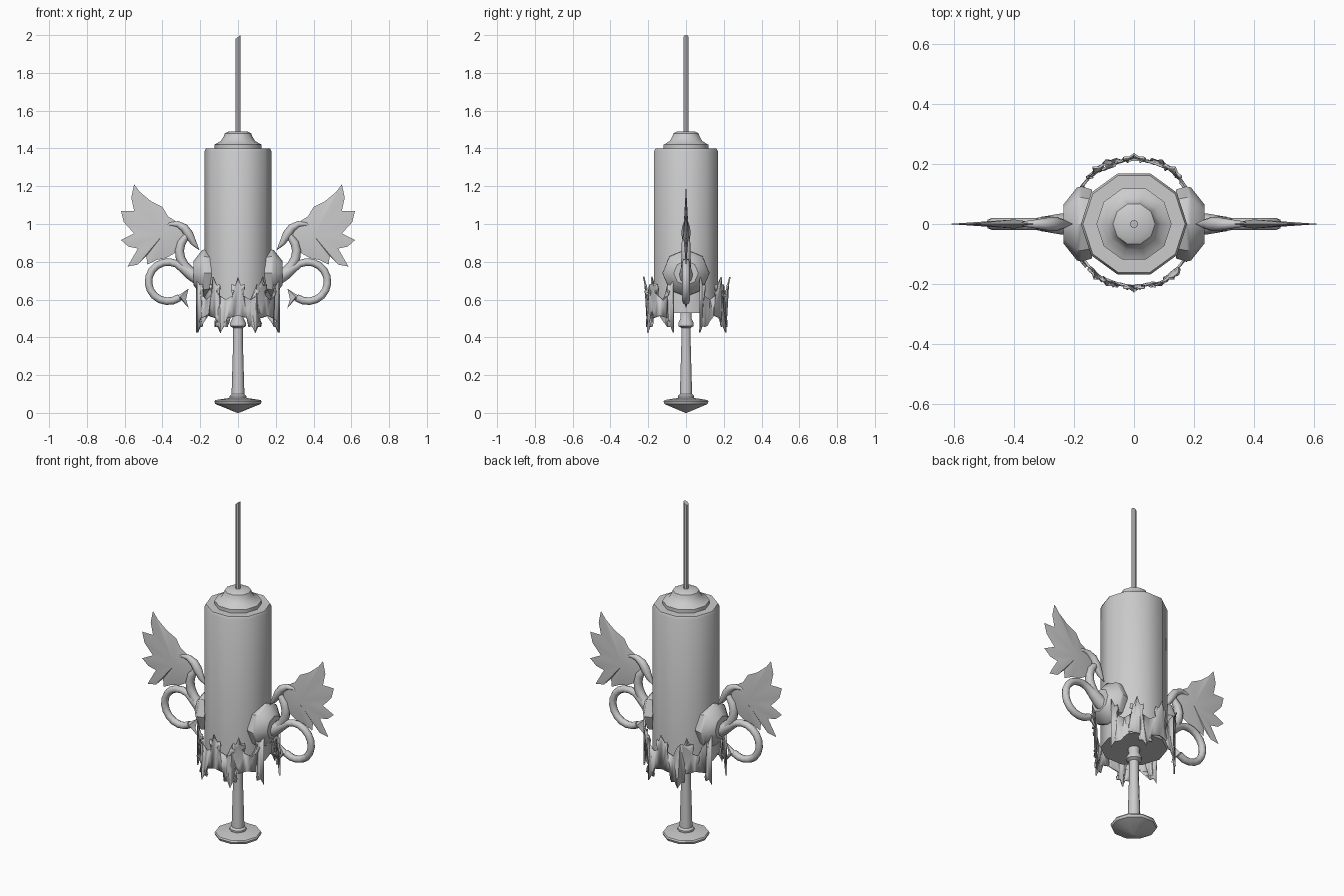
import bpy, bmesh
from math import sin, cos, radians
from mathutils import Vector

if "Cube" in bpy.data.objects:
    bpy.data.objects.remove(bpy.data.objects["Cube"], do_unlink=True)

grey = bpy.data.materials.new("pale_grey")
grey.use_nodes = True
grey.diffuse_color = (0.6, 0.6, 0.6, 1)
grey.node_tree.nodes["Principled BSDF"].inputs["Base Color"].default_value = (0.6, 0.6, 0.6, 1)


def finish(name, bm, mirror=False, smooth=40):
    bmesh.ops.recalc_face_normals(bm, faces=bm.faces)
    mesh = bpy.data.meshes.new(name)
    bm.to_mesh(mesh)
    bm.free()
    mesh.materials.append(grey)
    ob = bpy.data.objects.new(name, mesh)
    bpy.context.collection.objects.link(ob)
    if smooth:
        bpy.ops.object.select_all(action='DESELECT')
        bpy.context.view_layer.objects.active = ob
        ob.select_set(True)
        bpy.ops.object.shade_smooth_by_angle(angle=radians(smooth))
    if mirror:
        ob.modifiers.new("both_sides", 'MIRROR')
    return ob


def skin(bm, rings):
    """Join rings of verts into a closed tube with capped ends."""
    n = len(rings[0])
    for a, b in zip(rings, rings[1:]):
        for i in range(n):
            j = (i + 1) % n
            bm.faces.new((a[i], a[j], b[j], b[i]))
    bm.faces.new(rings[0][::-1])
    bm.faces.new(rings[-1])


def lathe(name, profile, sides, along_x=False, centre=(0, 0, 0), mirror=False):
    bm = bmesh.new()
    rings = []
    for r, h in profile:
        ring = []
        for i in range(sides):
            t = radians(360 * i / sides)
            u, v = r * cos(t), r * sin(t)
            p = Vector((h, u, v)) if along_x else Vector((u, v, h))
            ring.append(bm.verts.new(p + Vector(centre)))
        rings.append(ring)
    skin(bm, rings)
    return finish(name, bm, mirror)


def sweep(name, path, sides=8):
    """Tapered tube along (x, z, radius) points in the y = 0 plane."""
    bm = bmesh.new()
    rings = []
    for i, (x, z, r) in enumerate(path):
        a, b = path[max(i - 1, 0)], path[min(i + 1, len(path) - 1)]
        d = Vector((b[0] - a[0], 0, b[1] - a[1])).normalized()
        side = Vector((-d.z, 0, d.x))
        ring = []
        for k in range(sides):
            t = radians(360 * k / sides)
            ring.append(bm.verts.new(Vector((x, 0, z)) + side * r * cos(t)
                                     + Vector((0, r * sin(t), 0))))
        rings.append(ring)
    skin(bm, rings)
    return finish(name, bm, True, 50)


def blade(name, outline, centre, bulge):
    """Sharp-edged plate: an outline fanned to a raised centre on both faces."""
    bm = bmesh.new()
    rim = [bm.verts.new((x, 0, z)) for x, z in outline]
    for y in (-bulge, bulge):
        peak = bm.verts.new((centre[0], y, centre[1]))
        for a, b in zip(rim, rim[1:] + rim[:1]):
            bm.faces.new((a, b, peak))
    return finish(name, bm, True, 30)


# Barrel, nozzle cap and needle
lathe("barrel", [(0.177, 0.53), (0.177, 1.385), (0.17, 1.4)], 10)
lathe("nozzle_cap", [(0.125, 1.39), (0.125, 1.42), (0.115, 1.425), (0.09, 1.44),
                     (0.075, 1.465), (0.07, 1.48), (0.05, 1.49)], 10)
needle = lathe("needle", [(0.0135, 1.48), (0.0135, 2.0)], 8)
for v in needle.data.vertices:
    if v.co.z > 1.9:
        v.co.z = 1.99 + v.co.x * 0.74

# Plunger rod with its thumb plate
lathe("plunger_rod", [(0.033, 0.55), (0.03, 0.5), (0.043, 0.475), (0.043, 0.46),
                      (0.026, 0.45), (0.026, 0.37), (0.034, 0.1), (0.044, 0.09),
                      (0.044, 0.08), (0.036, 0.06)], 10)
lathe("thumb_plate", [(0.04, 0.08), (0.12, 0.068), (0.125, 0.06), (0.12, 0.047),
                      (0.004, 0.0)], 10)

# Ornate collar: front and back bands with pointed ornaments up and down
HALF = [(-18, 0), (-8, .02), (-5, .045), (-10, .055), (-9, .08), (-4, .075)]
ORNAMENT = HALF + [(0, .12)] + [(-a, h) for a, h in HALF[:0:-1]]
top = [(c + a, 0.60 + h) for c in (-72, -36, 0, 36, 72) for a, h in ORNAMENT]
low = [(c + (a * 1.33 if h == 0 else a), 0.515 - h * 0.75)
       for c in (-72, -24, 24, 72) for a, h in ORNAMENT]
top = [p for p in top if abs(p[0]) <= 72]
low = [p for p in low if abs(p[0]) <= 72]
for name, face_dir in (("front_collar", -90), ("back_collar", 90)):
    bm = bmesh.new()
    bm.faces.new([bm.verts.new((a, 0, z)) for a, z in top + low[::-1]])
    bmesh.ops.triangulate(bm, faces=bm.faces)
    for cut in range(-66, 72, 6):
        bmesh.ops.bisect_plane(bm, geom=bm.verts[:] + bm.edges[:] + bm.faces[:],
                               plane_co=(cut + 0.01, 0, 0), plane_no=(1, 0, 0))
    for v in bm.verts:
        t = radians(face_dir + v.co.x)
        r = 0.208 + 0.9 * (v.co.z - 0.57) ** 2
        v.co = (r * cos(t), r * sin(t), v.co.z)
    band = finish(name, bm)
    thick = band.modifiers.new("thickness", 'SOLIDIFY')
    thick.thickness = 0.008

# Side hubs
lathe("side_hub", [(0.115, 0.14), (0.125, 0.175), (0.122, 0.19), (0.065, 0.235)], 8,
      True, (0, 0, 0.74), True)

# Finger loops growing out of the hubs
loop = [(0.2, 0.71, 0.04), (0.25, 0.738, 0.034), (0.29, 0.768, 0.027)]
for deg in range(115, -126, -20):
    t = radians(deg)
    loop.append((0.37 + 0.104 * cos(t), 0.695 + 0.104 * sin(t), 0.02))
sweep("finger_loop", loop)
blade("loop_barb", [(0.35, 0.577), (0.30, 0.598), (0.26, 0.553), (0.275, 0.60),
                    (0.262, 0.658), (0.30, 0.632), (0.345, 0.61)], (0.305, 0.613), 0.018)

# Scrolls that carry the wings
sweep("wing_stem", [(0.24, 0.735, 0.026), (0.285, 0.78, 0.026), (0.305, 0.82, 0.025),
                    (0.31, 0.86, 0.024), (0.30, 0.90, 0.023), (0.27, 0.94, 0.016)])
sweep("wing_scroll", [(0.39, 0.975, 0.004), (0.36, 1.0, 0.01), (0.32, 1.0, 0.016),
                      (0.285, 0.98, 0.022), (0.26, 0.945, 0.024), (0.235, 0.90, 0.016),
                      (0.205, 0.862, 0.001)])

# Wings with pointed feathers
blade("wing", [(0.29, 0.96), (0.33, 1.015), (0.37, 1.04), (0.40, 1.09), (0.46, 1.12),
               (0.52, 1.17), (0.55, 1.21), (0.565, 1.14), (0.55, 1.07), (0.62, 1.07),
               (0.605, 1.01), (0.55, 0.95), (0.62, 0.915), (0.58, 0.88), (0.53, 0.87),
               (0.585, 0.775), (0.53, 0.785), (0.485, 0.83), (0.48, 0.785),
               (0.43, 0.81), (0.38, 0.82), (0.31, 0.86)], (0.40, 0.94), 0.015)
